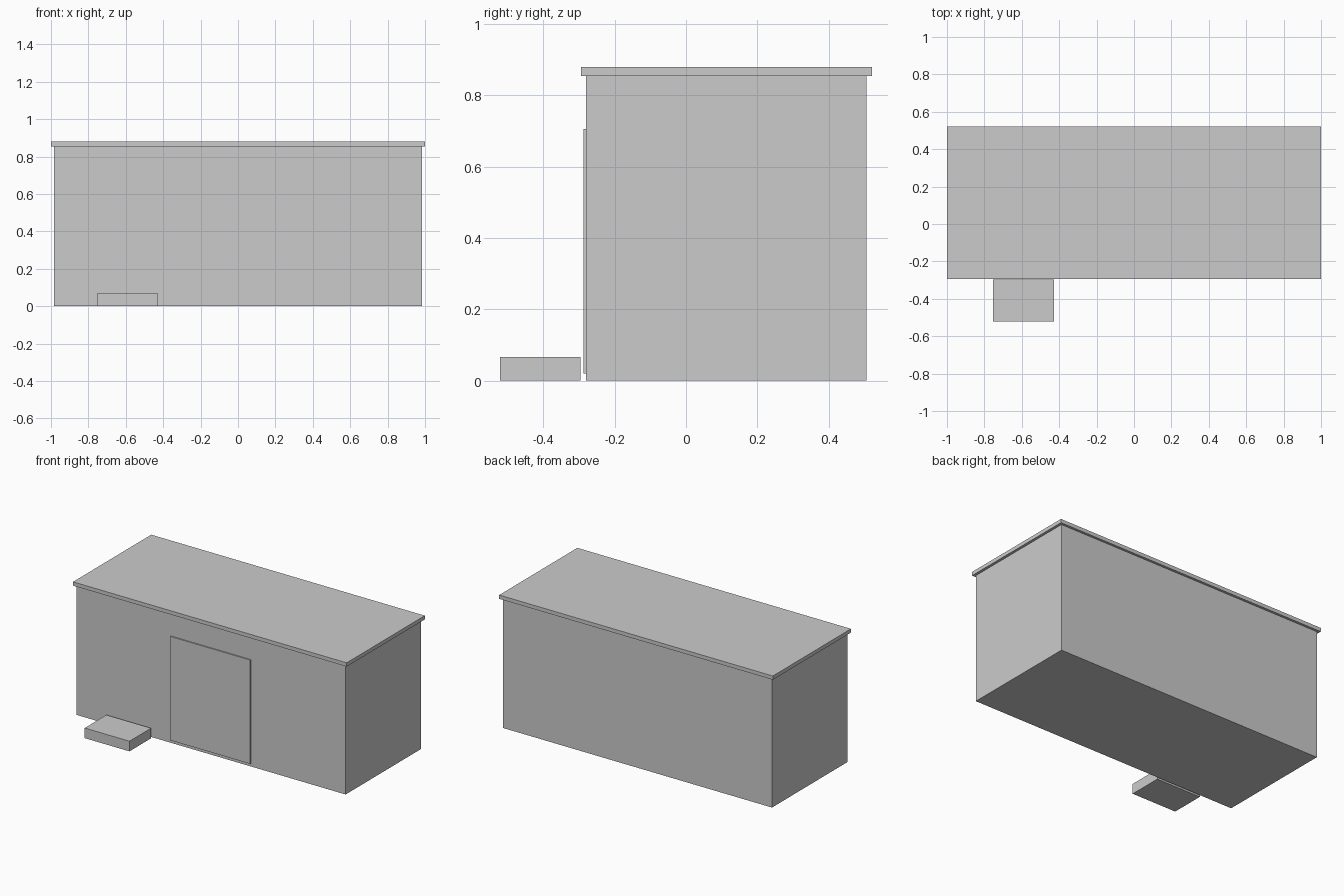
import bpy

if "Cube" in bpy.data.objects:
    bpy.data.objects.remove(bpy.data.objects["Cube"])

grey = bpy.data.materials.new("light_grey")
grey.diffuse_color = (0.6, 0.6, 0.6, 1)
grey.use_nodes = True
grey.node_tree.nodes["Principled BSDF"].inputs["Base Color"].default_value = grey.diffuse_color


def box(name, x, y, z):
    """Box from (min, max) ranges on each axis."""
    bpy.ops.mesh.primitive_cube_add(size=1)
    ob = bpy.context.object
    ob.name = name
    ob.location = [(a + b) / 2 for a, b in (x, y, z)]
    ob.scale = [b - a for a, b in (x, y, z)]
    bpy.ops.object.transform_apply(location=False, rotation=False, scale=True)
    ob.data.materials.append(grey)
    return ob


# Main building block
box("walls", (-0.983, 0.983), (-0.28, 0.506), (0, 0.855))
# Thin overhanging roof slab
box("roof", (-1, 1), (-0.294, 0.522), (0.855, 0.88))
# Door panel on the front wall
box("door", (-0.294, 0.291), (-0.288, -0.279), (0.02, 0.706))
# Low step standing just clear of the front wall
box("step", (-0.755, -0.428), (-0.522, -0.296), (0, 0.067))
